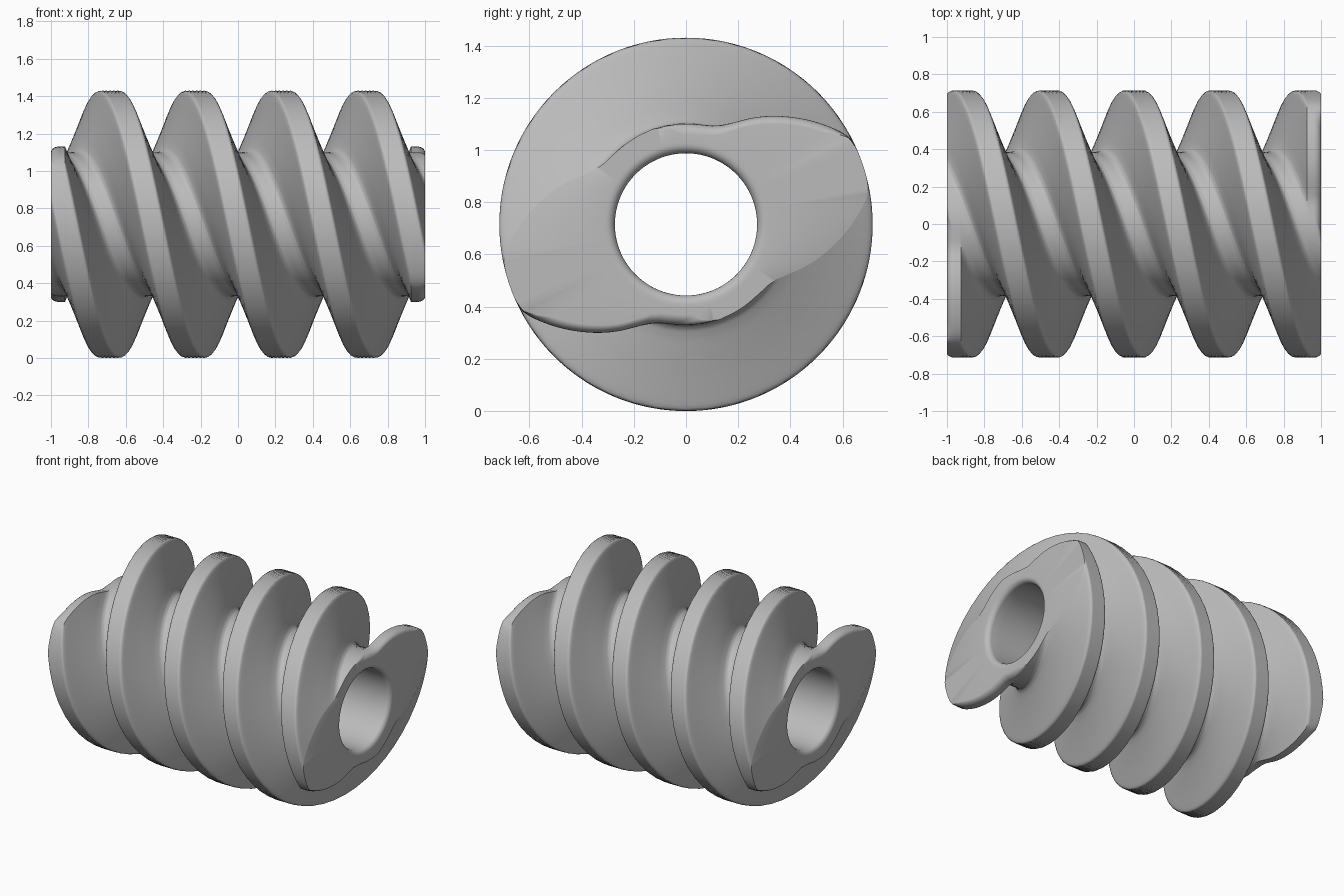
import bpy, bmesh, math

if "Cube" in bpy.data.objects:
    bpy.data.objects.remove(bpy.data.objects["Cube"])

# Main dimensions
PITCH = 0.457                  # spacing between neighbouring crests
C = 2 * PITCH / math.tau       # advance per radian of a two-start thread
R, BORE = 0.715, 0.2725
STRAIGHT = 0.925               # beyond this the thread ends run straight out
ROUND = 0.04
N = 192

# Tooth profile: distance from the crest centre, radius
TOOTH = [(0, R), (0.05, R), (0.06, 0.71), (0.068, 0.69), (0.105, 0.575),
         (0.15, 0.44), (0.165, 0.405), (0.18, 0.39), (0.2, 0.385), (0.24, 0.385)]


def tooth_radius(u):
    d = abs(u % PITCH - PITCH / 2)
    for (d0, r0), (d1, r1) in zip(TOOTH, TOOTH[1:]):
        if d <= d1:
            return r0 + (r1 - r0) * (d - d0) / (d1 - d0)
    return TOOTH[-1][1]


def thread_point(x, theta):
    """Radius of the thread, with the thin run-out lips cut back and rounded."""
    phi = theta + x / C
    r = tooth_radius(-C * theta)
    if abs(x) > STRAIGHT:
        limit = tooth_radius(math.copysign(STRAIGHT, x) - C * phi)
        if limit < r:
            blend = min(1, (r - limit) / 0.05)
            q = max(0, abs(x) - 1 + ROUND)
            r = limit - blend * (ROUND - math.sqrt(max(0, ROUND**2 - q**2)))
    return r, phi


bm = bmesh.new()
angles = [math.tau * j / N for j in range(N)]


def ring(x, points):
    return [bm.verts.new((x, -r * math.sin(p), R + r * math.cos(p))) for r, p in points]


# Threaded outside: rings turn with the helix so edges follow the crests
steps = 92
xs = [STRAIGHT * (2 * i / steps - 1) for i in range(steps + 1)]
ends = [STRAIGHT + (1 - STRAIGHT) * math.sin(math.pi / 2 * i / 14) for i in range(1, 15)]
xs = [-x for x in reversed(ends)] + xs + ends
rings = [ring(x, [thread_point(x, t) for t in angles]) for x in xs]


# Flat end faces and rounded bore, from the +x end back to the -x end
def bore_ring(x, r):
    turn = x * (1 / C - math.tau)
    return ring(x, [(r, t + turn) for t in angles])


F = 0.035
fillet = [(1, BORE + F + 0.01)]
fillet += [(1 - F + F * math.cos(a), BORE + F - F * math.sin(a))
           for a in [math.pi / 2 * i / 6 for i in range(7)]]
inside = fillet + [(x / 10, BORE) for x in range(9, -10, -1)]
inside += [(-x, r) for x, r in reversed(fillet)]
rings += [bore_ring(x, r) for x, r in inside]

for a, b in zip(rings, rings[1:] + rings[:1]):
    for j in range(N):
        k = (j + 1) % N
        bm.faces.new((a[j], a[k], b[k], b[j]))
bmesh.ops.recalc_face_normals(bm, faces=bm.faces)

mesh = bpy.data.meshes.new("worm_screw")
bm.to_mesh(mesh)
bm.free()
worm = bpy.data.objects.new("worm_screw", mesh)
bpy.context.collection.objects.link(worm)

# Plain grey metal
grey = bpy.data.materials.new("plain_grey")
grey.use_nodes = True
grey.diffuse_color = (0.5, 0.5, 0.5, 1)
grey.node_tree.nodes["Principled BSDF"].inputs["Base Color"].default_value = (0.5, 0.5, 0.5, 1)
mesh.materials.append(grey)

bpy.context.view_layer.objects.active = worm
worm.select_set(True)
bpy.ops.object.shade_smooth_by_angle(angle=math.radians(35))
